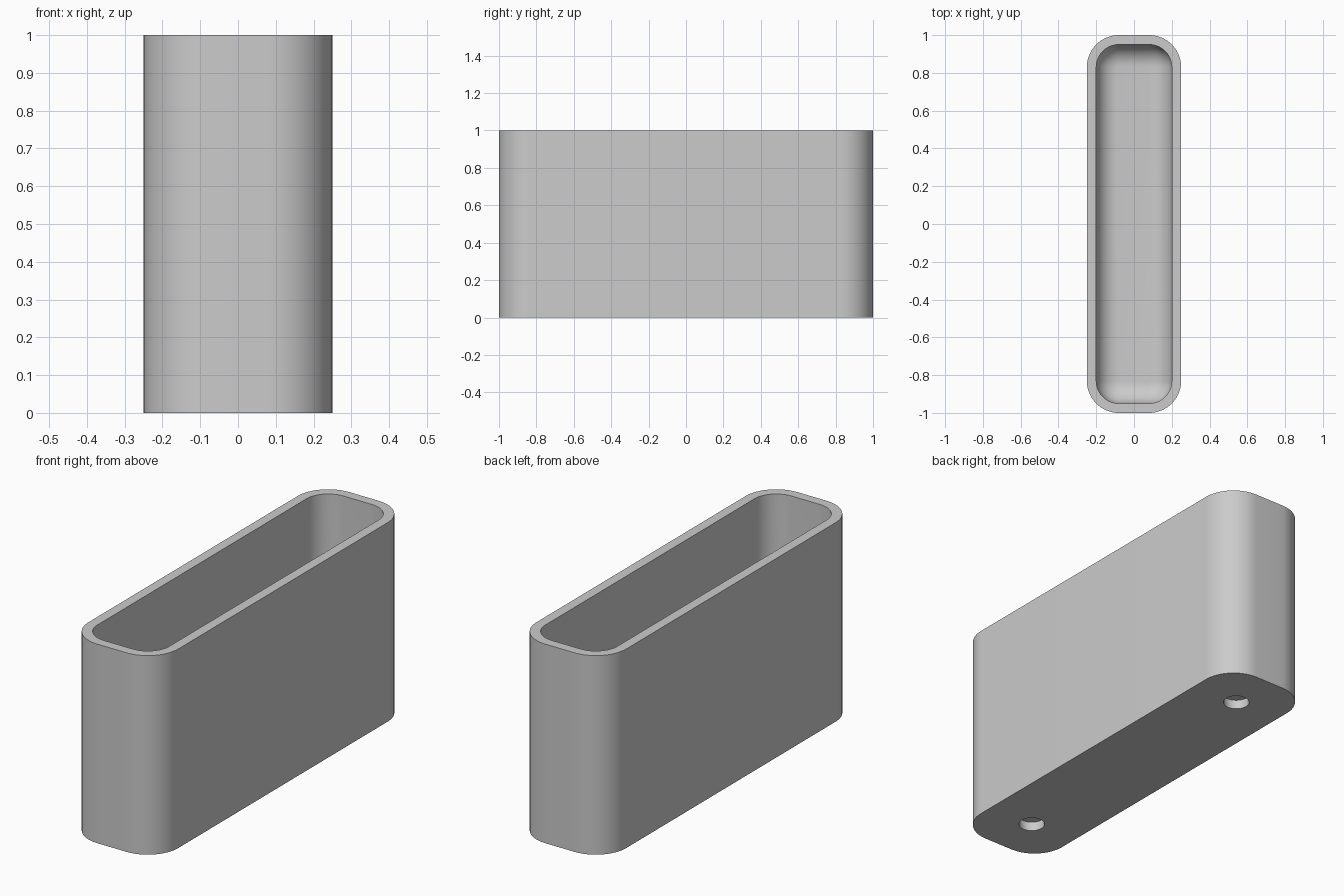
import bpy, bmesh, math

cube = bpy.data.objects.get("Cube")
if cube:
    bpy.data.objects.remove(cube, do_unlink=True)

grey = bpy.data.materials.new("light grey")
grey.use_nodes = True
grey.diffuse_color = (0.6, 0.6, 0.6, 1)
grey.node_tree.nodes["Principled BSDF"].inputs["Base Color"].default_value = (0.6, 0.6, 0.6, 1)

HALF_X, HALF_Y, HEIGHT = 0.25, 1.0, 1.0
OUTER_R, WALL, FLOOR = 0.17, 0.05, 0.09
INNER_R, FILLET = OUTER_R - WALL, 0.115
SEGS = 16


def ring(bm, inset, radius, z):
    """Rounded rectangle, inset from the outer walls."""
    verts = []
    cx, cy = HALF_X - inset - radius, HALF_Y - inset - radius
    for k, (sx, sy) in enumerate([(1, 1), (-1, 1), (-1, -1), (1, -1)]):
        for i in range(SEGS + 1):
            a = math.pi / 2 * (k + i / SEGS)
            verts.append(bm.verts.new((sx * cx + radius * math.cos(a),
                                       sy * cy + radius * math.sin(a), z)))
    return verts


def make_object(name, bm):
    bmesh.ops.recalc_face_normals(bm, faces=bm.faces)
    mesh = bpy.data.meshes.new(name)
    bm.to_mesh(mesh)
    bm.free()
    mesh.materials.append(grey)
    obj = bpy.data.objects.new(name, mesh)
    bpy.context.collection.objects.link(obj)
    return obj


def skin(bm, rings):
    """Bridge the rings in order and cap both ends."""
    for a, b in zip(rings, rings[1:]):
        for i in range(len(a)):
            j = (i + 1) % len(a)
            bm.faces.new((a[i], a[j], b[j], b[i]))
    bm.faces.new(rings[0])
    bm.faces.new(rings[-1])


# Open box: outer wall, rim, cavity and filleted cavity floor
bm = bmesh.new()
rings = [ring(bm, 0, OUTER_R, 0), ring(bm, 0, OUTER_R, HEIGHT),
         ring(bm, WALL, INNER_R, HEIGHT)]
for i in range(13):
    a = math.pi / 2 * i / 12
    shrink = FILLET * (1 - math.cos(a))
    rings.append(ring(bm, WALL + shrink, INNER_R - shrink,
                      FLOOR + FILLET * (1 - math.sin(a))))
skin(bm, rings)
box = make_object("open_box", bm)

# Two blind holes in the underside, each with a slim retaining lip
bm = bmesh.new()
for y in (-0.755, 0.755):
    levels = []
    for radius, z in ((0.061, -0.05), (0.061, 0.022), (0.064, 0.022), (0.064, 0.048)):
        levels.append([bm.verts.new((radius * math.cos(math.tau * i / 40),
                                     y + radius * math.sin(math.tau * i / 40), z))
                       for i in range(40)])
    skin(bm, levels)
cutter = make_object("hole_cutter", bm)
cutter.hide_render = True

bpy.ops.object.select_all(action='DESELECT')
box.select_set(True)
bpy.context.view_layer.objects.active = box
cut = box.modifiers.new("underside_holes", 'BOOLEAN')
cut.operation = 'DIFFERENCE'
cut.solver = 'EXACT'
cut.object = cutter
bpy.ops.object.modifier_apply(modifier=cut.name)
bpy.data.objects.remove(cutter, do_unlink=True)
bpy.ops.object.shade_smooth_by_angle(angle=math.radians(30))
